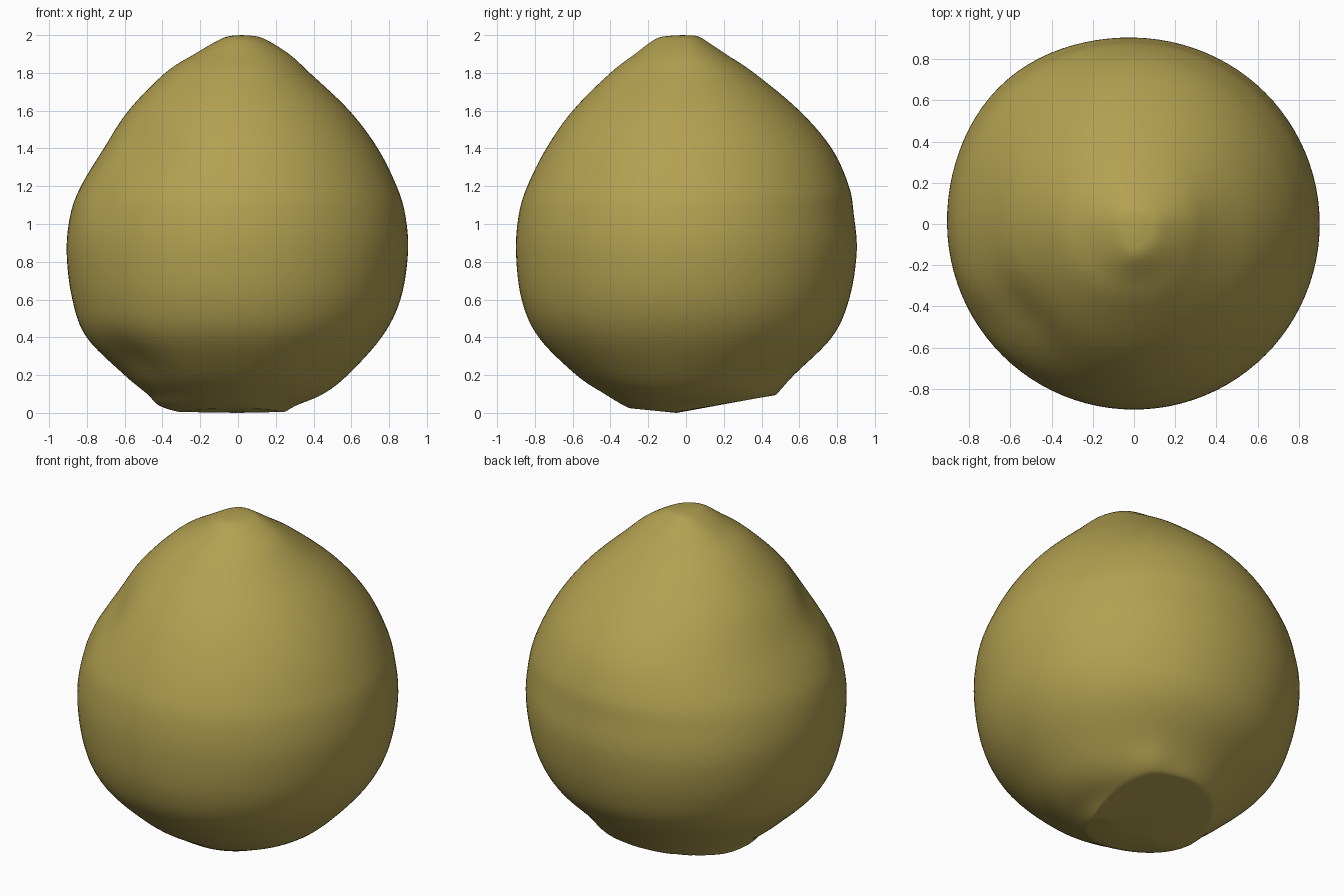
import bpy, bmesh, math
from mathutils import Vector

if "Cube" in bpy.data.objects:
    bpy.data.objects.remove(bpy.data.objects["Cube"])

# Profile rows: height, then radius toward right, back, left, front
ROWS = [
    (0.005, 0.25, 0.36, 0.32, 0.25),
    (0.04, 0.31, 0.41, 0.42, 0.33),
    (0.10, 0.45, 0.48, 0.48, 0.43),
    (0.20, 0.58, 0.57, 0.60, 0.58),
    (0.40, 0.76, 0.77, 0.80, 0.78),
    (0.60, 0.86, 0.86, 0.875, 0.87),
    (0.85, 0.90, 0.90, 0.905, 0.90),
    (1.05, 0.885, 0.885, 0.885, 0.885),
    (1.20, 0.84, 0.86, 0.83, 0.84),
    (1.40, 0.74, 0.77, 0.71, 0.74),
    (1.60, 0.59, 0.60, 0.58, 0.60),
    (1.80, 0.38, 0.36, 0.385, 0.40),
    (1.90, 0.27, 0.21, 0.23, 0.27),
    (1.98, 0.14, 0.09, 0.09, 0.16),
    (1.997, 0.07, 0.05, 0.03, 0.08),
]
# Shallow dents and bumps: centre, reach, depth (negative pushes outward)
DENTS = [
    ((-0.50, -0.42, 1.40), 0.20, 0.030),
    ((-0.70, -0.45, 1.12), 0.13, 0.015),
    ((-0.58, -0.42, 0.25), 0.18, 0.025),
    ((-0.60, 0.66, 0.85), 0.45, -0.03),
    ((0.25, 0.46, 0.12), 0.10, -0.015),
]
SEGMENTS, STEPS = 96, 6


def catmull(a, b, c, d, t):
    return 0.5 * (2 * b + (c - a) * t + (2 * a - 5 * b + 4 * c - d) * t * t
                  + (3 * b - a - 3 * c + d) * t ** 3)


def smooth_rows():
    last = len(ROWS) - 1
    for i in range(last):
        quad = [ROWS[max(0, min(last, i + k))] for k in (-1, 0, 1, 2)]
        for s in range(STEPS):
            yield [catmull(*col, s / STEPS) for col in zip(*quad)]
    yield list(ROWS[-1])


def shape(p):
    """Apply dents, then flatten the base along its tilted plane."""
    p = Vector(p)
    out = Vector((p.x, p.y, (p.z - 0.9) * 0.6)).normalized()
    for centre, reach, depth in DENTS:
        d = (p - Vector(centre)).length / reach
        p -= out * depth * math.exp(-d * d)
    p.z = max(p.z, 0.005 + 0.17 * max(0, p.y + 0.05), 0.1 * (-p.y - 0.05))
    return p


# Rounded body lofted from the four-sided profile
bm = bmesh.new()
rings = []
for z, right, back, left, front in smooth_rows():
    ring = []
    for k in range(SEGMENTS):
        a = math.tau * k / SEGMENTS
        c, s = math.cos(a), math.sin(a)
        rx = right if c > 0 else left
        ry = back if s > 0 else front
        r = 1 / math.hypot(c / rx, s / ry)
        ring.append(bm.verts.new(shape((r * c, r * s, z))))
    rings.append(ring)
for lo, hi in zip(rings, rings[1:]):
    for k in range(SEGMENTS):
        n = (k + 1) % SEGMENTS
        bm.faces.new((lo[k], lo[n], hi[n], hi[k]))

# Close the tip and the base
tip = bm.verts.new((0.02, -0.02, 2.0))
base = bm.verts.new((0, -0.05, 0.0))
for k in range(SEGMENTS):
    n = (k + 1) % SEGMENTS
    bm.faces.new((rings[-1][k], rings[-1][n], tip))
    bm.faces.new((rings[0][n], rings[0][k], base))
bmesh.ops.recalc_face_normals(bm, faces=bm.faces)

mesh = bpy.data.meshes.new("fruit_body")
bm.to_mesh(mesh)
bm.free()
body = bpy.data.objects.new("fruit_body", mesh)
bpy.context.collection.objects.link(body)
mat = bpy.data.materials.new("olive yellow")
mat.diffuse_color = (0.45, 0.355, 0.082, 1)
mat.use_nodes = True
mat.node_tree.nodes["Principled BSDF"].inputs["Base Color"].default_value = mat.diffuse_color
mesh.materials.append(mat)
mesh.polygons.foreach_set("use_smooth", [True] * len(mesh.polygons))
